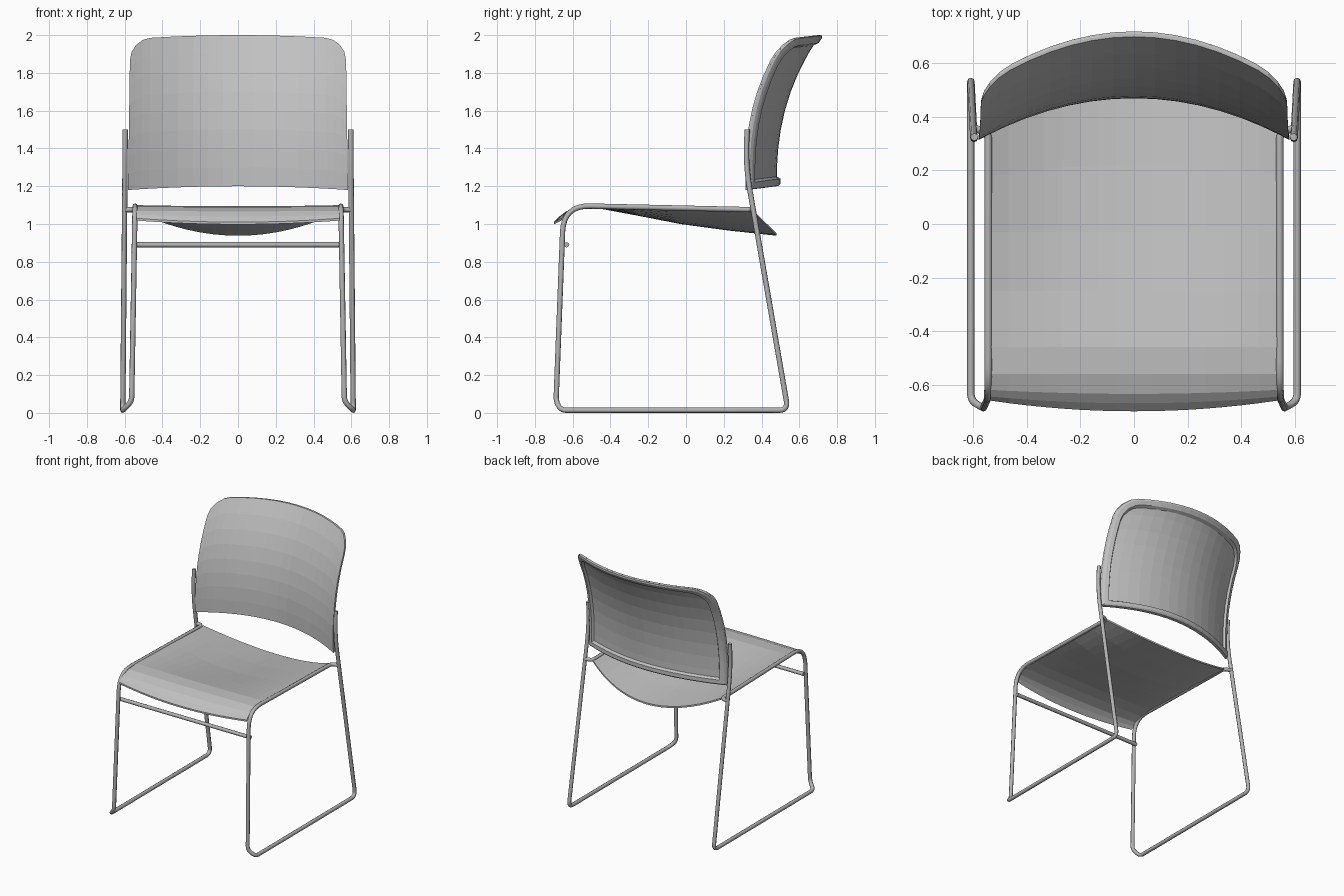
import bpy, bmesh, math
from mathutils import Vector

cube = bpy.data.objects.get("Cube")
if cube:
    bpy.data.objects.remove(cube, do_unlink=True)


def material(name, value):
    m = bpy.data.materials.new(name)
    m.use_nodes = True
    colour = (value, value, value, 1)
    m.diffuse_color = colour
    m.node_tree.nodes["Principled BSDF"].inputs["Base Color"].default_value = colour
    return m


shell_grey = material("shell grey", 0.53)
frame_grey = material("frame grey", 0.45)


def finish(name, bm, mat):
    bmesh.ops.recalc_face_normals(bm, faces=bm.faces[:])
    mesh = bpy.data.meshes.new(name)
    bm.to_mesh(mesh)
    bm.free()
    mesh.materials.append(mat)
    ob = bpy.data.objects.new(name, mesh)
    bpy.context.collection.objects.link(ob)
    return ob


def skin(bm, rows, closed=False):
    """Quads between rows of points; closed wraps both ways."""
    grid = [[bm.verts.new(p) for p in row] for row in rows]
    n, m = len(grid), len(grid[0])
    for i in range(n if closed else n - 1):
        for j in range(m if closed else m - 1):
            a, b = grid[i], grid[(i + 1) % n]
            k = (j + 1) % m
            bm.faces.new((a[j], a[k], b[k], b[j]))


def plate(name, rows, thickness):
    """Thin sheet given a thickness vector."""
    bm = bmesh.new()
    skin(bm, rows)
    new = bmesh.ops.extrude_face_region(bm, geom=bm.faces[:], use_keep_orig=True)
    verts = [v for v in new["geom"] if isinstance(v, bmesh.types.BMVert)]
    bmesh.ops.translate(bm, verts=verts, vec=thickness)
    return finish(name, bm, shell_grey)


def tube(name, corners, radius=0.014, steps=8):
    """Round bar through (point, trim) corners, each bend softened."""
    pts = [Vector(p) for p, trim in corners]
    path = [pts[0]]
    for i in range(1, len(pts) - 1):
        p, trim = pts[i], corners[i][1]
        a = p + (pts[i - 1] - p).normalized() * trim
        b = p + (pts[i + 1] - p).normalized() * trim
        for s in range(steps + 1):
            t = s / steps
            path.append(a * (1 - t) ** 2 + p * 2 * t * (1 - t) + b * t * t)
    path.append(pts[-1])
    curve = bpy.data.curves.new(name, "CURVE")
    curve.dimensions = "3D"
    curve.bevel_depth = radius
    curve.bevel_resolution = 2
    curve.use_fill_caps = True
    spline = curve.splines.new("POLY")
    spline.points.add(len(path) - 1)
    for sp, p in zip(spline.points, path):
        sp.co = (*p, 1)
    curve.materials.append(frame_grey)
    ob = bpy.data.objects.new(name, curve)
    bpy.context.collection.objects.link(ob)
    bpy.ops.object.select_all(action="DESELECT")
    ob.select_set(True)
    bpy.context.view_layer.objects.active = ob
    bpy.ops.object.convert(target="MESH")
    bpy.ops.object.shade_smooth_by_angle(angle=math.radians(50))


# Sled frames: back upright, floor runner, front leg and seat rail
for side, label in ((1, "left"), (-1, "right")):
    corners = [
        ((0.597, 0.325, 1.50), 0),
        ((0.598, 0.312, 1.33), 0.15),
        ((0.610, 0.540, 0.014), 0.05),
        ((0.610, -0.660, 0.014), 0.03),
        ((0.563, -0.688, 0.060), 0.03),
        ((0.545, -0.648, 1.098), 0.14),
        ((0.545, 0.345, 1.076), 0.03),
        ((0.600, 0.357, 1.076), 0),
    ]
    tube(label + "_frame", [((x * side, y, z), t) for (x, y, z), t in corners])

# Front cross bar
tube("cross_bar", [((-0.55, -0.632, 0.89), 0), ((0.55, -0.632, 0.89), 0)])

# Seat: flat along the rails, dished in the middle towards the rear
centre = [(-0.70, 1.01), (-0.67, 1.04), (-0.635, 1.067), (-0.56, 1.09), (-0.46, 1.094),
          (-0.25, 1.055), (-0.03, 1.012), (0.22, 0.978), (0.48, 0.95)]
edge = [(-0.66, 1.03), (-0.645, 1.05), (-0.62, 1.07), (-0.56, 1.093), (-0.46, 1.10),
        (-0.25, 1.095), (-0.03, 1.09), (0.18, 1.083), (0.35, 1.077)]
seat_rows = []
for (yc, zc), (ye, ze) in zip(centre, edge):
    row = []
    for i in range(-8, 9):
        u = i / 8
        t = abs(u) ** 2
        row.append((0.537 * u, yc + (ye - yc) * t, zc + (ze - zc) * t))
    seat_rows.append(row)
plate("seat", seat_rows, (0, 0, -0.012))

# Backrest surface and outline
HALF, CORNER = 0.582, 0.11


def back_point(x, z, depth=0):
    s = max(0, (z - 1.2) / 0.8)
    y = 0.47 + 0.23 * s ** 2.4 - (0.155 + 0.02 * s) * (x / HALF) ** 2
    return Vector((x * (1 - 0.02 * s), y + depth, z))


def top_edge(x):
    over = max(0, abs(x) - (HALF - CORNER))
    drop = CORNER - math.sqrt(max(0, CORNER ** 2 - over ** 2))
    return 2.0 - 0.022 * (x / HALF) ** 2 - drop


def bottom_edge(x):
    return 1.2 - 0.02 * (x / HALF) ** 2


half_columns = [HALF - CORNER + CORNER * math.sin(math.radians(a)) for a in (90, 67, 45, 22, 0)]
half_columns += [0.40, 0.32, 0.24, 0.16, 0.08]
columns = [-x for x in half_columns] + [0] + half_columns[::-1]

# Backrest panel
ROWS = 8
panel_rows = []
for r in range(ROWS + 1):
    v = r / ROWS
    panel_rows.append([back_point(x, bottom_edge(x) * (1 - v) + top_edge(x) * v) for x in columns])
plate("backrest", panel_rows, (0, 0.01, 0))

# Raised rim around the rear of the backrest
outline = [(x, bottom_edge(x)) for x in columns]
for r in range(1, ROWS):
    v = r / ROWS
    outline.append((HALF, bottom_edge(HALF) * (1 - v) + top_edge(HALF) * v))
outline += [(x, top_edge(x)) for x in reversed(columns)]
outline += [(-x, z) for x, z in outline[len(columns):len(columns) + ROWS - 1][::-1]]
MID, TALL = 1.59, 0.41
section = [(0, 0.009), (0.003, 0.022), (0.015, 0.03), (0.042, 0.03), (0.056, 0.007)]
rim_rows = []
for inset, depth in section:
    kx, kz = 1 - inset / HALF, 1 - inset / TALL
    rim_rows.append([back_point(x * kx, MID + (z - MID) * kz, depth) for x, z in outline])
bm = bmesh.new()
skin(bm, rim_rows, closed=True)
finish("backrest_rim", bm, shell_grey)
